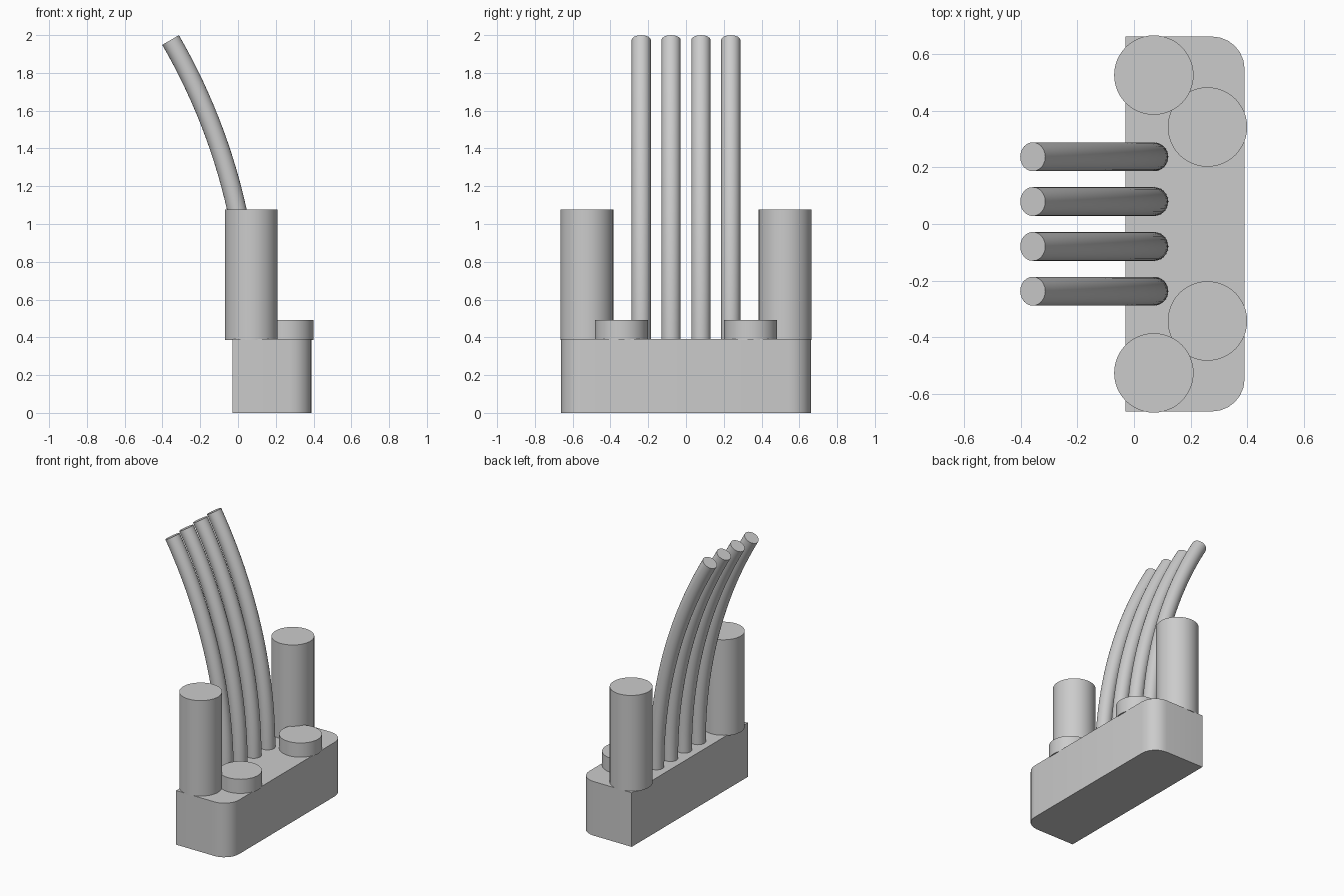
import bpy, bmesh, math
from mathutils import Matrix, Vector

if "Cube" in bpy.data.objects:
    bpy.data.objects.remove(bpy.data.objects["Cube"], do_unlink=True)

grey = bpy.data.materials.new("plain grey")
grey.use_nodes = True
grey.diffuse_color = (0.6, 0.6, 0.6, 1)
grey.node_tree.nodes["Principled BSDF"].inputs["Base Color"].default_value = grey.diffuse_color

BASE_TOP = 0.39
SINK = 0.386    # parts seat slightly into the base


def finish(bm, name):
    bmesh.ops.recalc_face_normals(bm, faces=bm.faces)
    mesh = bpy.data.meshes.new(name)
    bm.to_mesh(mesh)
    bm.free()
    obj = bpy.data.objects.new(name, mesh)
    bpy.context.collection.objects.link(obj)
    mesh.materials.append(grey)
    bpy.ops.object.select_all(action='DESELECT')
    obj.select_set(True)
    bpy.context.view_layer.objects.active = obj
    bpy.ops.object.shade_smooth_by_angle(angle=math.radians(35))
    return obj


def post(name, x, y, radius, top):
    bm = bmesh.new()
    place = Matrix.Translation((x, y, (SINK + top) / 2))
    bmesh.ops.create_cone(bm, cap_ends=True, segments=48, radius1=radius,
                          radius2=radius, depth=top - SINK, matrix=place)
    finish(bm, name)


def bent_rod(name, y, radius=0.051, sides=24, steps=24):
    # Circular arc that leaves the base upright and leans towards -x
    start = Vector((0.07, y, SINK))
    rise, lean = 1.974 - SINK, 0.427
    bend = (rise ** 2 + lean ** 2) / (2 * lean)
    sweep = math.asin(rise / bend)
    bm = bmesh.new()
    rings = []
    for i in range(steps + 1):
        a = sweep * i / steps
        out = Vector((math.cos(a), 0, math.sin(a)))
        centre = start + bend * (out - Vector((1, 0, 0)))
        ring = []
        for k in range(sides):
            t = math.tau * k / sides
            offset = out * math.cos(t) + Vector((0, 1, 0)) * math.sin(t)
            ring.append(bm.verts.new(centre + radius * offset))
        rings.append(ring)
    for low, high in zip(rings, rings[1:]):
        for k in range(sides):
            n = (k + 1) % sides
            bm.faces.new((low[k], low[n], high[n], high[k]))
    bm.faces.new(rings[0])
    bm.faces.new(rings[-1])
    finish(bm, name)


# Base block with two rounded upright corners on the +x side
bm = bmesh.new()
bmesh.ops.create_cube(bm, size=1, matrix=Matrix.Translation((0.18, 0, BASE_TOP / 2))
                      @ Matrix.Diagonal((0.42, 1.322, BASE_TOP, 1)))
corners = [e for e in bm.edges if all(v.co.x > 0.3 for v in e.verts)
           and abs(e.verts[0].co.y - e.verts[1].co.y) < 0.01]
bmesh.ops.bevel(bm, geom=corners, offset=0.115, offset_type='OFFSET',
                segments=6, profile=0.5, affect='EDGES')
finish(bm, "base_block")

# Tall and short posts, mirrored front to back
for side, label in ((-1, "front"), (1, "back")):
    post(label + "_tall_post", 0.07, side * 0.525, 0.14, 1.078)
    post(label + "_short_post", 0.259, side * 0.342, 0.14, 0.492)

# Row of four bent rods
for i in range(4):
    bent_rod(f"bent_rod_{i + 1}", (i - 1.5) * 0.158)
